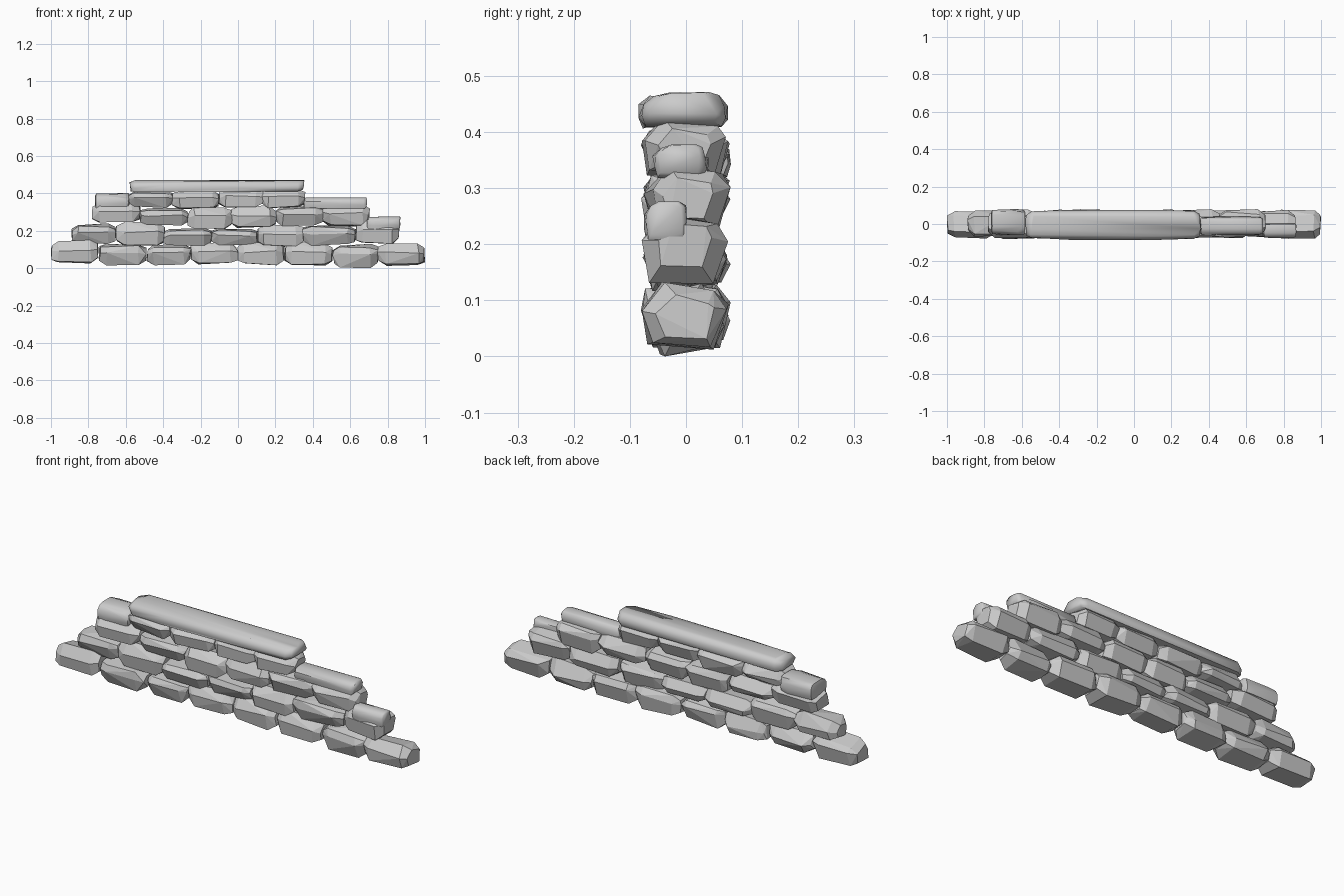
import bpy, bmesh, random
from mathutils import Vector

if "Cube" in bpy.data.objects:
    bpy.data.objects.remove(bpy.data.objects["Cube"])

random.seed(4)

# Cross-sections (y, z) in -1..1: a leaning light face, and a face with a mid ridge
LEAN = [(-.85, -.95), (-1, .15), (-.5, 1), (.75, .7), (1, .25), (.7, -1)]
RIDGE = [(-.6, -1), (-1, .15), (-.8, .75), (.55, 1), (1, -.1), (.8, -.8)]
# Softer section for the smooth cap stones
ROUND = [(-.9, -1), (-1, -.4), (-1, .3), (-.75, .75), (-.35, 1),
         (.6, 1), (.9, .8), (1, .2), (1, -.5), (.9, -1)]


def rock(name, box, section, rings, jitter, smooth=False):
    """Convex stone lofted through scaled rings, then fitted exactly to box."""
    x0, x1, y0, y1, z0, z1 = box
    pts = []
    for x, s, dz in rings:
        for y, z in section:
            j = lambda: random.uniform(-jitter, jitter)
            pts.append(Vector((x + j() * .5, y * s + j(), z * s + dz + j())))
    lo = [min(p[i] for p in pts) for i in range(3)]
    hi = [max(p[i] for p in pts) for i in range(3)]
    a, b = (x0, y0, z0), (x1, y1, z1)
    bm = bmesh.new()
    for p in pts:
        bm.verts.new([a[i] + (p[i] - lo[i]) / (hi[i] - lo[i]) * (b[i] - a[i])
                      for i in range(3)])
    res = bmesh.ops.convex_hull(bm, input=bm.verts[:])
    loose = [v for v in bm.verts if not v.link_faces]
    bmesh.ops.delete(bm, geom=loose, context='VERTS')
    bmesh.ops.dissolve_limit(bm, angle_limit=.12, verts=bm.verts[:], edges=bm.edges[:])
    bmesh.ops.recalc_face_normals(bm, faces=bm.faces[:])
    me = bpy.data.meshes.new(name)
    bm.to_mesh(me)
    bm.free()
    ob = bpy.data.objects.new(name, me)
    bpy.context.collection.objects.link(ob)
    if smooth:
        bpy.ops.object.select_all(action='DESELECT')
        ob.select_set(True)
        bpy.context.view_layer.objects.active = ob
        bpy.ops.object.shade_smooth_by_angle(angle=.9)
    return ob


# Courses of faceted stones: (x0, x1, z0, z1, section)
L, D = LEAN, RIDGE
courses = [
    [(-1, -.745, .025, .15, L), (-.745, -.49, .015, .13, D), (-.49, -.25, .015, .13, D),
     (-.255, 0, .02, .14, L), (-.005, .25, .015, .14, L), (.245, .505, .015, .14, L),
     (.505, .75, 0, .13, D), (.745, 1, .012, .132, L)],
    [(-.89, -.65, .13, .24, D), (-.655, -.39, .12, .248, L), (-.405, -.14, .12, .215, D),
     (-.145, .105, .12, .21, D), (.1, .35, .115, .232, L), (.345, .63, .12, .228, D),
     (.625, .865, .13, .255, L)],
    [(-.78, -.52, .245, .348, L), (-.525, -.265, .228, .322, D), (-.27, -.03, .21, .328, L),
     (-.045, .205, .215, .335, L), (.2, .46, .225, .333, D), (.45, .705, .22, .342, L)],
    [(-.59, -.345, .322, .412, D), (-.355, -.1, .315, .417, L),
     (-.105, .135, .325, .425, L), (.125, .36, .322, .43, L)],
]
for c, course in enumerate(courses):
    for i, (x0, x1, z0, z1, sec) in enumerate(course):
        rings = [(-1, .62, -.05), (-.72, .96, 0), (.68, 1, 0), (1, .66, .08)]
        if i % 2:
            rings = [(-x, s, dz) for x, s, dz in rings]
        y0 = -.075 + random.uniform(-.006, .008)
        y1 = .074 + random.uniform(-.007, .006)
        rock(f"stone_course{c + 1}_{i + 1}", (x0, x1, y0, y1, z0, z1), sec, rings, .1)

# Smooth cap stones laid on the steps and along the top
cap_rings = [(-1, .72, -.15), (-.94, .92, 0), (-.5, 1, 0), (.5, 1, 0),
             (.93, .93, .05), (1, .75, .15)]
caps = {
    "long_top_cap": (-.58, .355, -.085, .075, .404, .474),
    "left_cap": (-.765, -.58, -.058, .08, .32, .402),
    "right_cap": (.35, .69, -.06, .04, .315, .38),
    "right_end_cap": (.69, .868, -.075, .005, .205, .277),
}
for name, box in caps.items():
    rock(name, box, ROUND, cap_rings, .04, smooth=True)
